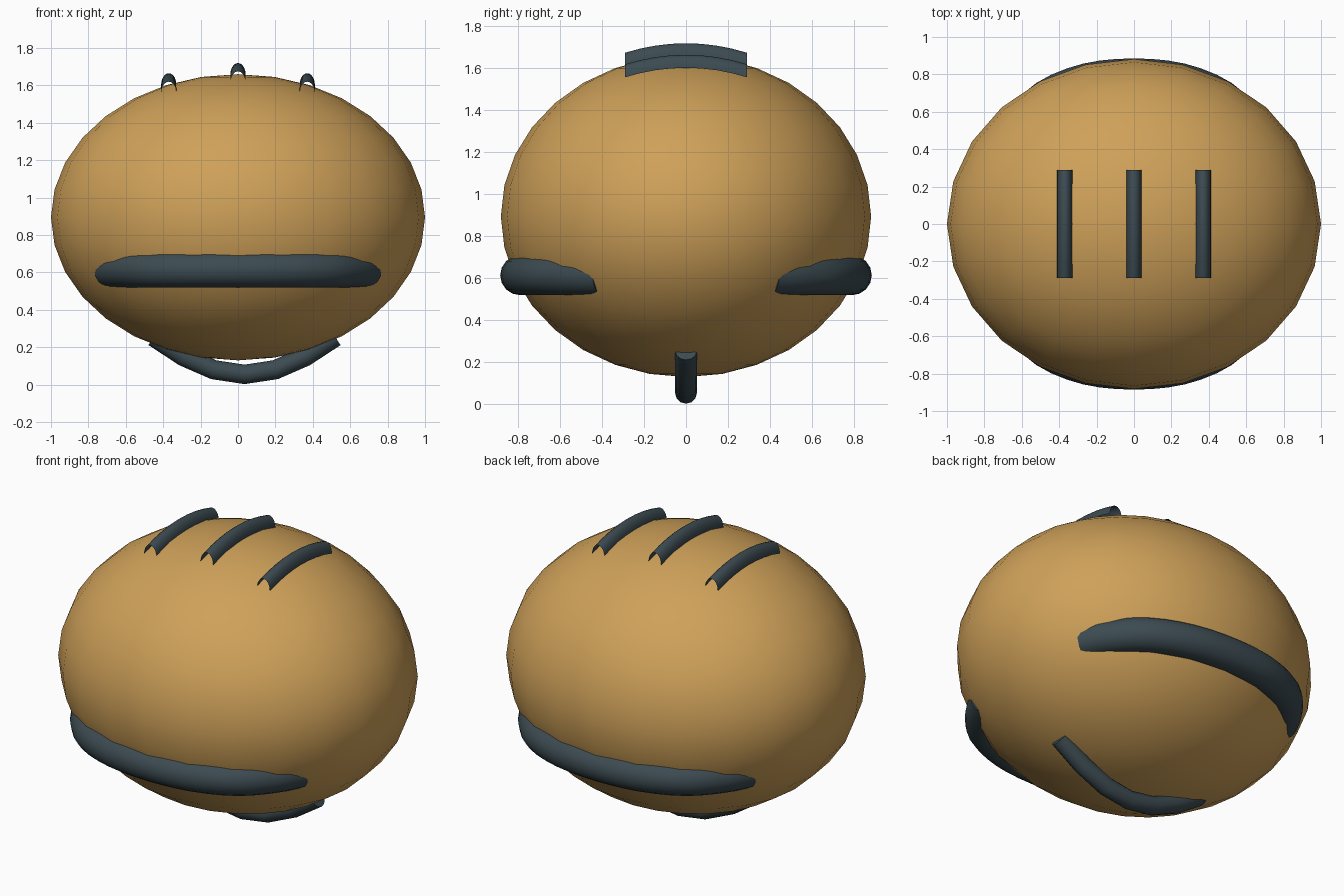
import bpy, bmesh, math
from mathutils import Vector

if "Cube" in bpy.data.objects:
    bpy.data.objects.remove(bpy.data.objects["Cube"])


def material(name, rgb):
    m = bpy.data.materials.new(name)
    m.diffuse_color = (*rgb, 1)
    m.use_nodes = True
    m.node_tree.nodes["Principled BSDF"].inputs["Base Color"].default_value = m.diffuse_color
    return m


TAN = material("tan", (0.62, 0.355, 0.10))
SLATE = material("dark slate", (0.045, 0.07, 0.082))


def finish(name, bm, mat, fix_normals=True):
    if fix_normals:
        bmesh.ops.recalc_face_normals(bm, faces=bm.faces)
    me = bpy.data.meshes.new(name)
    bm.to_mesh(me)
    bm.free()
    me.materials.append(mat)
    ob = bpy.data.objects.new(name, me)
    bpy.context.collection.objects.link(ob)
    bpy.ops.object.select_all(action='DESELECT')
    ob.select_set(True)
    bpy.context.view_layer.objects.active = ob
    bpy.ops.object.shade_smooth_by_angle(angle=math.radians(50))
    return ob


def smooth_path(pts, steps):
    """Catmull-Rom subdivision of a few path points."""
    p = [Vector(q) for q in pts]
    p = [2 * p[0] - p[1]] + p + [2 * p[-1] - p[-2]]
    out = []
    for i in range(1, len(p) - 2):
        a, b, c, d = p[i - 1:i + 3]
        for k in range(steps):
            t = k / steps
            out.append(0.5 * (2 * b + (c - a) * t + (2 * a - 5 * b + 4 * c - d) * t * t
                              + (3 * b - a - 3 * c + d) * t ** 3))
    return out + [p[-2]]


def tube(name, path, radius, across, sides=16):
    """Round closed tube along a planar path; across is the plane normal."""
    bm = bmesh.new()
    across = Vector(across)
    rings = []
    for i, c in enumerate(path):
        tan = (path[min(i + 1, len(path) - 1)] - path[max(i - 1, 0)]).normalized()
        side = tan.cross(across)
        rings.append([bm.verts.new(c + radius * (math.cos(a) * side + math.sin(a) * across))
                      for a in (2 * math.pi * k / sides for k in range(sides))])
    for r, s in zip(rings, rings[1:]):
        for k in range(sides):
            j = (k + 1) % sides
            bm.faces.new((r[k], r[j], s[j], s[k]))
    bm.faces.new(rings[0])
    bm.faces.new(rings[-1])
    return finish(name, bm, SLATE)


# Body: squashed sphere
bm = bmesh.new()
bmesh.ops.create_uvsphere(bm, u_segments=24, v_segments=16, radius=1)
for v in bm.verts:
    v.co = (v.co.x, v.co.y * 0.882, v.co.z * 0.765 + 0.895)
finish("body", bm, TAN)

# Front and back bands, half sunk into the body
half = [(0.25, 0.765), (0.47, 0.675), (0.61, 0.53), (0.685, 0.40)]
outline = [(-x, y) for x, y in reversed(half)] + [(0, 0.79)] + half
for name, s in (("front_band", -1), ("back_band", 1)):
    tube(name, smooth_path([(x, s * y, 0.615) for x, y in outline], 3), 0.095, (0, 0, 1))

# Lower handle, hanging below the body
tube("lower_handle",
     [Vector((x, 0, z)) for x, z in ((-0.45, 0.255), (-0.29, 0.15), (-0.13, 0.08), (0.035, 0.055),
                                     (0.20, 0.08), (0.36, 0.15), (0.52, 0.255))],
     0.052, (0, 1, 0), 12)

# Three arched open half-pipe ridges on top
for name, x0, crest in (("left_ridge", -0.37, 1.665), ("middle_ridge", 0, 1.72),
                        ("right_ridge", 0.37, 1.665)):
    bm = bmesh.new()
    rows = []
    for i in range(9):
        t = i / 4 - 1
        z = crest - 0.045 * t * t - 0.062
        rows.append([bm.verts.new((x0 + 0.041 * math.cos(a), 0.29 * t, z + 0.062 * math.sin(a)))
                     for a in (math.pi * k / 10 for k in range(11))])
    for r, s in zip(rows, rows[1:]):
        for k in range(10):
            bm.faces.new((r[k], s[k], s[k + 1], r[k + 1]))
    bm.normal_update()
    if sum(f.normal.z for f in bm.faces) < 0:
        bmesh.ops.reverse_faces(bm, faces=bm.faces)
    finish(name, bm, SLATE, False)
